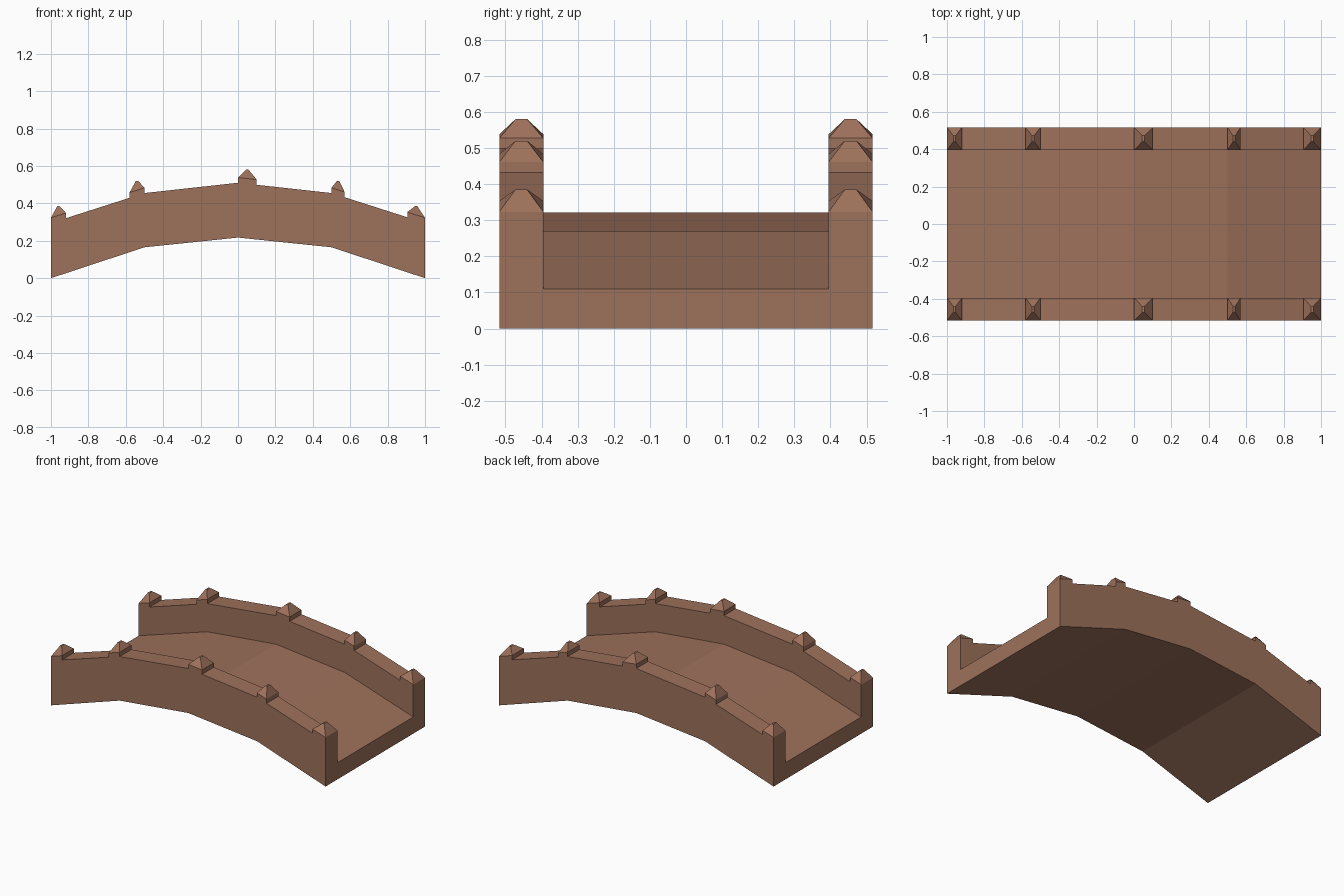
import bpy, bmesh

if "Cube" in bpy.data.objects:
    bpy.data.objects.remove(bpy.data.objects["Cube"])

brick = bpy.data.materials.new("brick")
brick.diffuse_color = (0.34, 0.165, 0.105, 1)
brick.use_nodes = True
brick.node_tree.nodes["Principled BSDF"].inputs["Base Color"].default_value = brick.diffuse_color

OUT, INN = 0.517, 0.395          # outer and inner faces of the side walls
# stations along the arch: x, underside, deck, rail top
ARCH = [(-1, 0, 0.11, 0.295), (-0.5, 0.165, 0.27, 0.455), (0, 0.217, 0.322, 0.51),
        (0.5, 0.165, 0.27, 0.455), (1, 0, 0.11, 0.295)]


def rail_height(x):
    for a, b in zip(ARCH, ARCH[1:]):
        if x <= b[0]:
            t = (x - a[0]) / (b[0] - a[0])
            return a[3] + t * (b[3] - a[3])


def finish(bm, name):
    bmesh.ops.recalc_face_normals(bm, faces=bm.faces)
    mesh = bpy.data.meshes.new(name)
    bm.to_mesh(mesh)
    bm.free()
    mesh.materials.append(brick)
    obj = bpy.data.objects.new(name, mesh)
    bpy.context.collection.objects.link(obj)
    return obj


# Arched span: U-shaped section swept through the stations
bm = bmesh.new()
rings = []
for x, low, deck, rail in ARCH:
    section = [(-OUT, low), (OUT, low), (OUT, rail), (INN, rail),
               (INN, deck), (-INN, deck), (-INN, rail), (-OUT, rail)]
    rings.append([bm.verts.new((x, y, z)) for y, z in section])
for a, b in zip(rings, rings[1:]):
    for i in range(8):
        j = (i + 1) % 8
        bm.faces.new((a[i], a[j], b[j], b[i]))
bm.faces.new(rings[0])
bm.faces.new(rings[-1])
finish(bm, "bridge_span")


def post(name, x0, x1, peak, side):
    """Short post following the rail slope, with a hipped cap; open where it meets the rail."""
    bm = bmesh.new()
    xm, ym = (x0 + x1) / 2, side * (OUT + INN) / 2
    hy = (OUT - INN) / 2
    corners = [(x0, -1), (x1, -1), (x1, 1), (x0, 1)]
    base = [bm.verts.new((x, ym + s * hy, rail_height(x))) for x, s in corners]
    eave = [bm.verts.new((x, ym + s * hy, rail_height(x) + 0.028)) for x, s in corners]
    tip = [bm.verts.new((xm + (0.006 if x == x1 else -0.006), ym + s * 0.016, peak))
           for x, s in corners]
    for lo, hi in ((base, eave), (eave, tip)):
        for i in range(4):
            j = (i + 1) % 4
            bm.faces.new((lo[i], lo[j], hi[j], hi[i]))
    bm.faces.new(tip)
    finish(bm, name)


# Capped posts on both walls
POSTS = [(-1, -0.92, 0.385), (-0.58, -0.5, 0.52), (0, 0.1, 0.58),
         (0.5, 0.57, 0.52), (0.905, 1, 0.385)]
for side, label in ((-1, "front"), (1, "back")):
    for n, (x0, x1, peak) in enumerate(POSTS, 1):
        post(f"{label}_post_{n}", x0, x1, peak, side)
